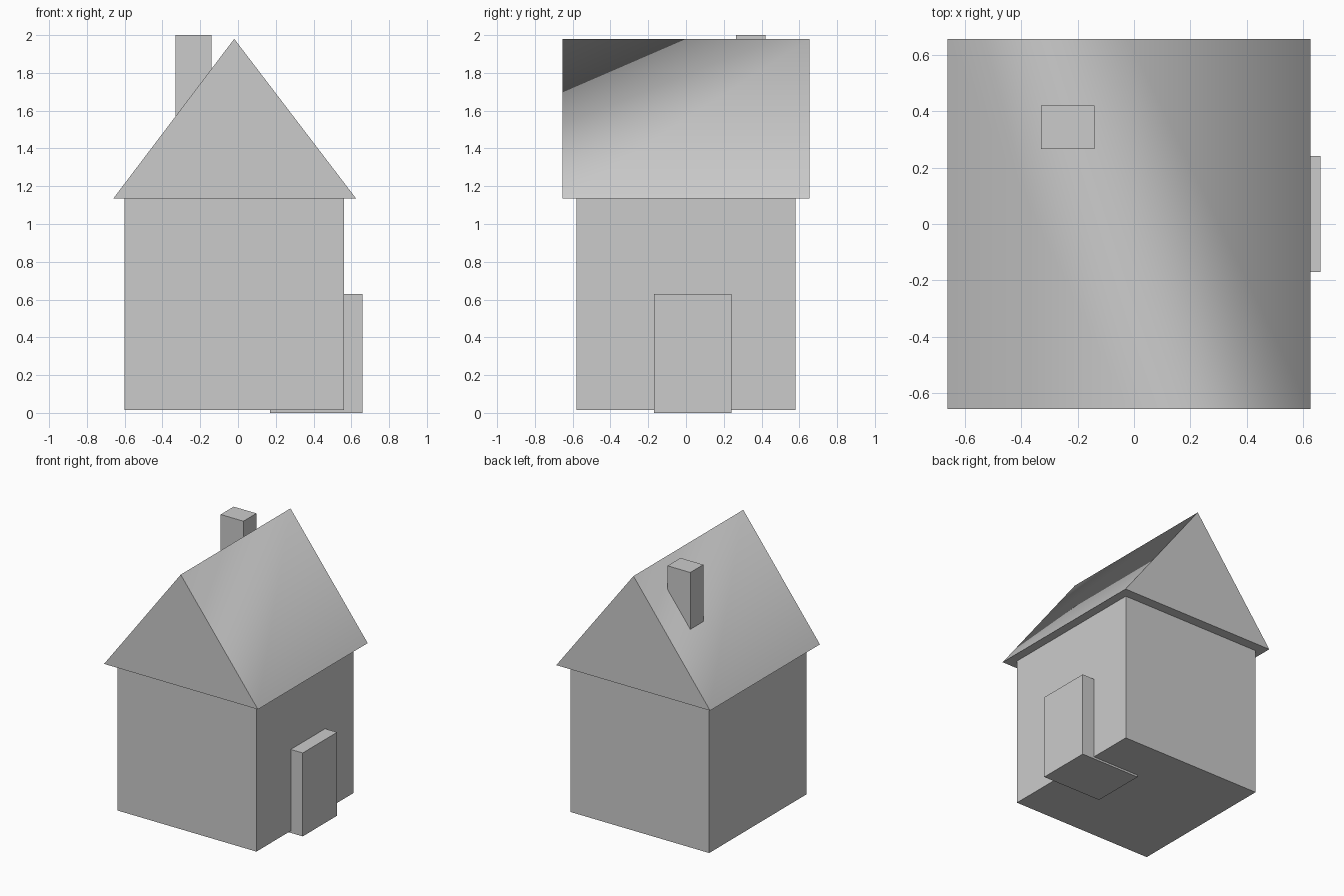
import bpy
import bmesh

default_cube = bpy.data.objects.get("Cube")
if default_cube:
    bpy.data.objects.remove(default_cube, do_unlink=True)

grey = bpy.data.materials.new("plain grey")
grey.use_nodes = True
GREY = (0.6, 0.6, 0.6, 1.0)
grey.diffuse_color = GREY
grey.node_tree.nodes["Principled BSDF"].inputs["Base Color"].default_value = GREY


def make_object(name, bm):
    bmesh.ops.recalc_face_normals(bm, faces=bm.faces[:])
    mesh = bpy.data.meshes.new(name)
    bm.to_mesh(mesh)
    bm.free()
    mesh.materials.append(grey)
    obj = bpy.data.objects.new(name, mesh)
    bpy.context.collection.objects.link(obj)
    return obj


def box(name, xs, ys, zs):
    """Box spanning the given ranges on each axis."""
    bm = bmesh.new()
    bmesh.ops.create_cube(bm, size=1)
    for v in bm.verts:
        v.co = [r[0] if c < 0 else r[1] for c, r in zip(v.co, (xs, ys, zs))]
    return make_object(name, bm)


# Walls, door block and chimney
box("walls", (-0.6, 0.56), (-0.58, 0.58), (0.015, 1.135))
box("door", (0.17, 0.66), (-0.17, 0.24), (0, 0.63))
box("chimney", (-0.33, -0.14), (0.265, 0.42), (1.3, 2))

# Gabled roof: a triangular prism whose slopes are split by diagonals
FRONT, BACK = -0.655, 0.655
profile = [(-0.66, 1.135), (0.625, 1.135), (-0.02, 1.98)]
bm = bmesh.new()
left_f, right_f, ridge_f = [bm.verts.new((x, FRONT, z)) for x, z in profile]
left_b, right_b, ridge_b = [bm.verts.new((x, BACK, z)) for x, z in profile]
slopes = [
    (ridge_f, right_f, ridge_b), (right_f, right_b, ridge_b),
    (ridge_f, ridge_b, left_b), (ridge_f, left_b, left_f),
]
for face in slopes:
    bm.faces.new(face).smooth = True
bm.faces.new((left_f, right_f, ridge_f))
bm.faces.new((left_b, ridge_b, right_b))
bm.faces.new((left_f, left_b, right_b, right_f))

# Only the ridge and the slope diagonals are soft; gables and eaves stay crisp
for edge in bm.edges:
    edge.smooth = all(f.smooth for f in edge.link_faces)
roof = make_object("roof", bm)

# Shade the ridge by face area
weighted = roof.modifiers.new("soft ridge", "WEIGHTED_NORMAL")
weighted.mode = 'FACE_AREA'
weighted.weight = 50
weighted.keep_sharp = True
